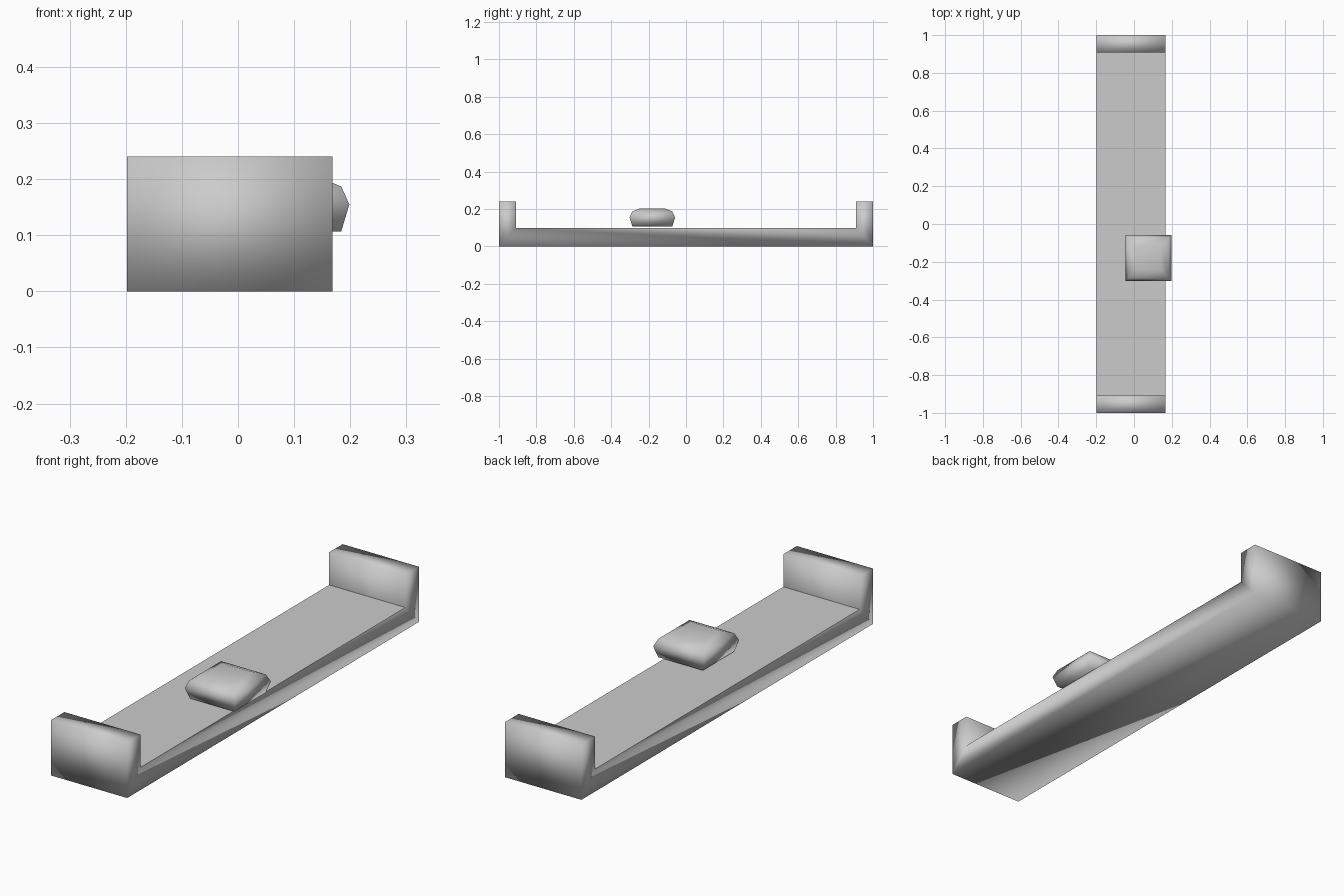
import bpy
import bmesh

if "Cube" in bpy.data.objects:
    bpy.data.objects.remove(bpy.data.objects["Cube"])


def finish(name, bm, flat_test=lambda f: False):
    bmesh.ops.recalc_face_normals(bm, faces=bm.faces)
    for f in bm.faces:
        f.smooth = not flat_test(f)
    mesh = bpy.data.meshes.new(name)
    bm.to_mesh(mesh)
    bm.free()
    obj = bpy.data.objects.new(name, mesh)
    bpy.context.collection.objects.link(obj)
    return obj


# Bed frame: U-shaped side profile (y, z) extruded along x
X0, X1, FLOOR, TOP, INNER = -0.198, 0.168, 0.098, 0.24, 0.908
half = [(1, 0), (1, TOP), (INNER, TOP), (INNER, FLOOR)]
profile = half + [(-y, z) for y, z in reversed(half)]
bm = bmesh.new()
side = bm.faces.new([bm.verts.new((X0, y, z)) for y, z in profile])
ext = bmesh.ops.extrude_face_region(bm, geom=[side], use_keep_orig=True)
new_verts = [g for g in ext["geom"] if isinstance(g, bmesh.types.BMVert)]
bmesh.ops.translate(bm, verts=new_verts, vec=(X1 - X0, 0, 0))
# the sleeping surface is shaded flat, the rest smooth
finish("bed_frame", bm,
       lambda f: all(abs(v.co.z - FLOOR) < 1e-4 for v in f.verts))

# Pillow: stacked square rings (half size, z), capped at both ends
rings = [(0.107, 0.107), (0.1215, 0.155), (0.107, 0.187), (0.065, 0.204)]
CX, CY = 0.077, -0.18
bm = bmesh.new()
loops = [[bm.verts.new((CX + sx * r, CY + sy * r, z))
          for sx, sy in ((-1, -1), (1, -1), (1, 1), (-1, 1))]
         for r, z in rings]
for lo, hi in zip(loops, loops[1:]):
    for i in range(4):
        j = (i + 1) % 4
        bm.faces.new((lo[i], lo[j], hi[j], hi[i]))
bm.faces.new(loops[0][::-1])
bm.faces.new(loops[-1])
finish("pillow", bm)
